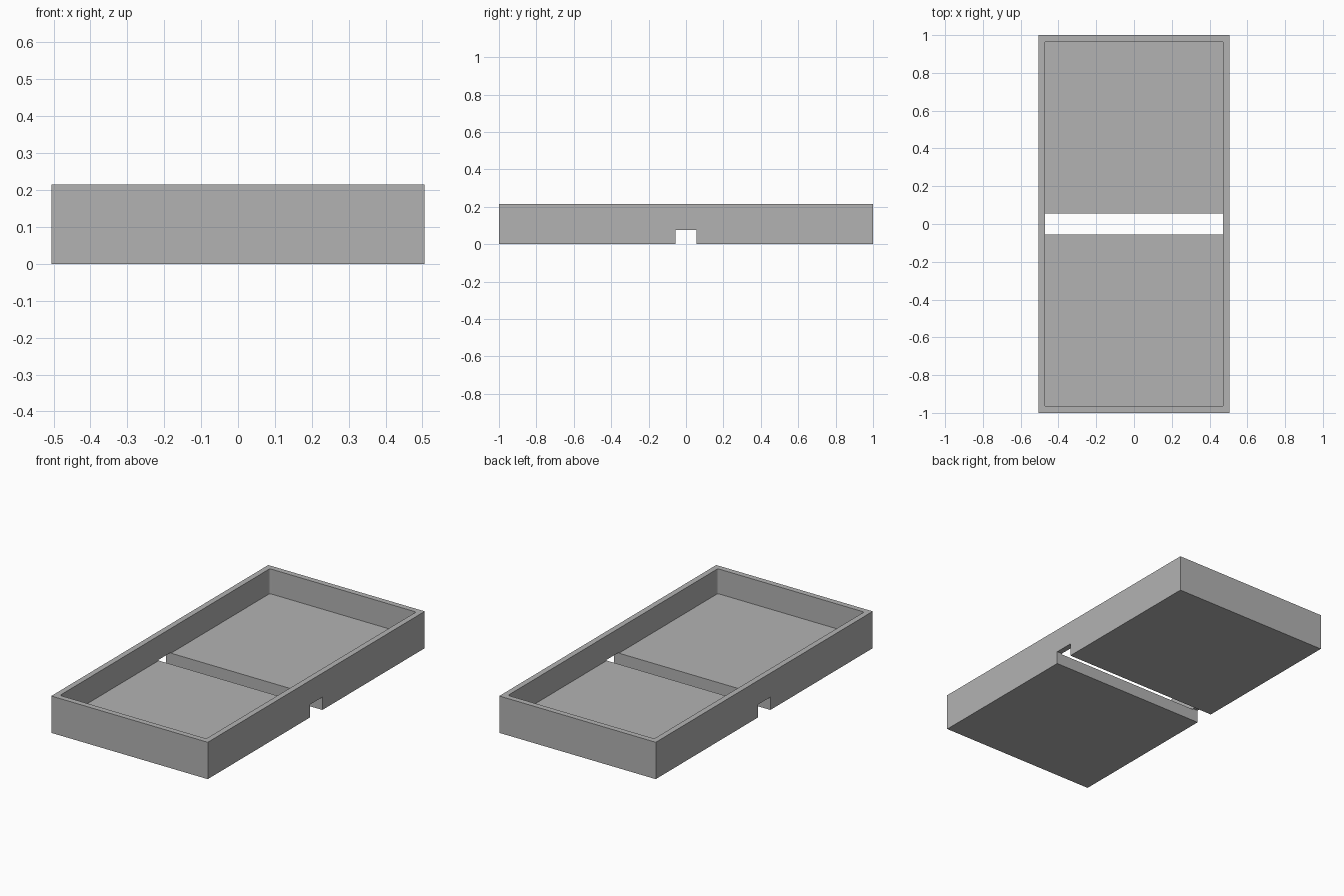
import bpy
import bmesh

default = bpy.data.objects.get("Cube")
if default:
    bpy.data.objects.remove(default, do_unlink=True)

WIDTH, LENGTH, HEIGHT = 1.01, 2.0, 0.215
WALL, FLOOR = 0.033, 0.07
SLOT_WIDTH, SLOT_TOP = 0.113, 0.075

grey = bpy.data.materials.new("plain grey")
grey.use_nodes = True
colour = (0.45, 0.45, 0.45, 1)
grey.diffuse_color = colour
grey.node_tree.nodes["Principled BSDF"].inputs["Base Color"].default_value = colour


def box(name, width, length, bottom, top, corner=0):
    """Box centred on x and y, with optionally rounded upright edges."""
    bm = bmesh.new()
    bmesh.ops.create_cube(bm, size=1)
    for v in bm.verts:
        v.co.x *= width
        v.co.y *= length
        v.co.z = top if v.co.z > 0 else bottom
    if corner:
        upright = [e for e in bm.edges
                   if abs(e.verts[0].co.z - e.verts[1].co.z) > 0.01]
        bmesh.ops.bevel(bm, geom=upright, offset=corner, segments=3,
                        profile=0.5, affect='EDGES')
    mesh = bpy.data.meshes.new(name)
    bm.to_mesh(mesh)
    bm.free()
    mesh.materials.append(grey)
    obj = bpy.data.objects.new(name, mesh)
    bpy.context.collection.objects.link(obj)
    return obj


def cut(target, cutter):
    """Subtract the cutter and discard it."""
    cutter.hide_render = True
    mod = target.modifiers.new("cut", 'BOOLEAN')
    mod.operation = 'DIFFERENCE'
    mod.solver = 'EXACT'
    mod.object = cutter
    bpy.context.view_layer.objects.active = target
    bpy.ops.object.modifier_apply(modifier=mod.name)
    bpy.data.objects.remove(cutter, do_unlink=True)


# Solid tray block
tray = box("tray", WIDTH, LENGTH, 0, HEIGHT)

# Open cavity with slightly rounded inner corners
cut(tray, box("cavity_cutter", WIDTH - 2 * WALL, LENGTH - 2 * WALL,
              FLOOR, HEIGHT + 0.1, corner=0.01))

# Cross slot through the floor and the lower side walls
cut(tray, box("slot_cutter", WIDTH + 0.2, SLOT_WIDTH, -0.1, SLOT_TOP))
